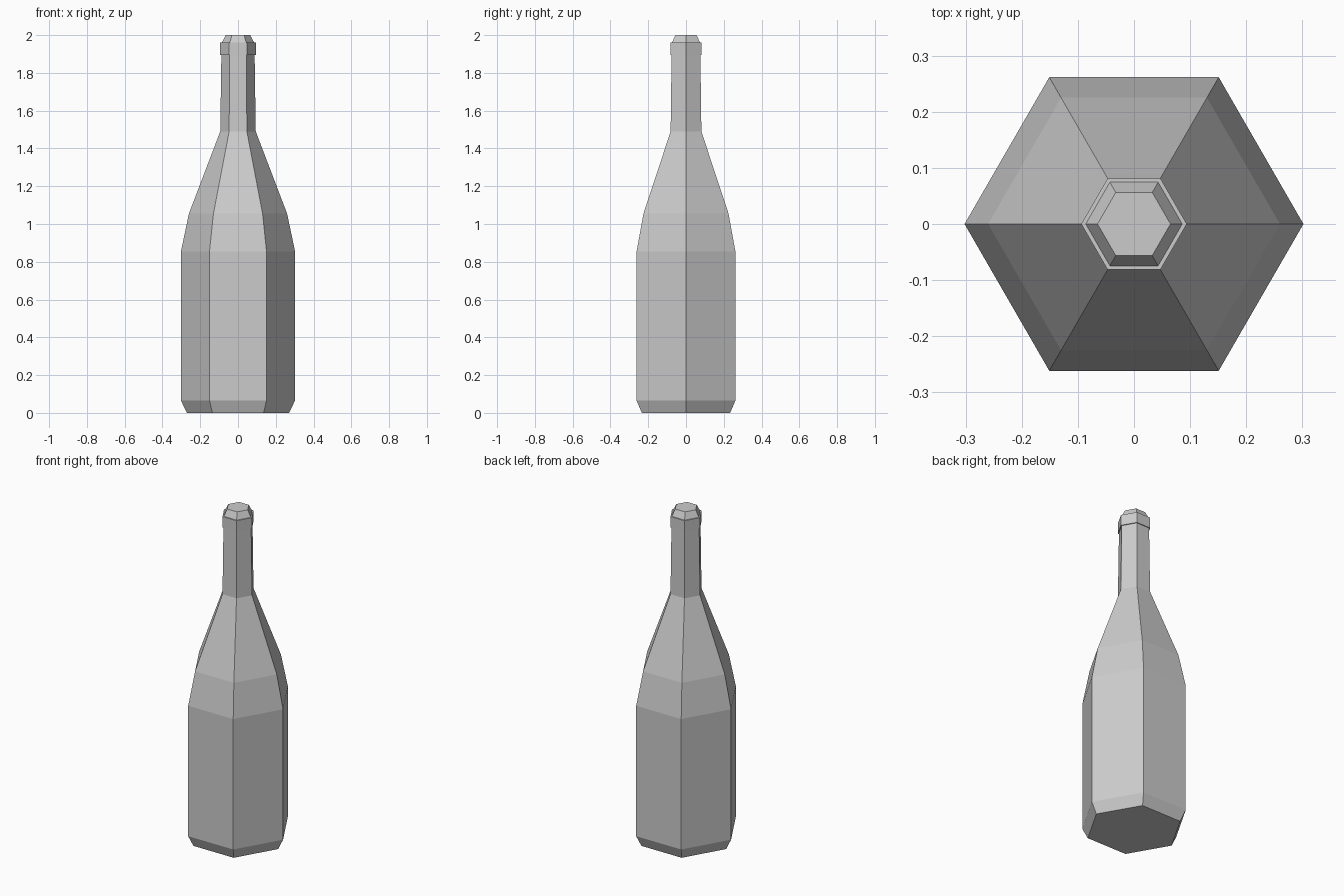
import bpy
import bmesh
from math import cos, sin, tau

cube = bpy.data.objects.get("Cube")
if cube:
    bpy.data.objects.remove(cube, do_unlink=True)

SIDES = 6

# Single grey material
grey = bpy.data.materials.new("plain grey")
grey.use_nodes = True
colour = (0.6, 0.6, 0.6, 1)
grey.diffuse_color = colour
grey.node_tree.nodes["Principled BSDF"].inputs["Base Color"].default_value = colour


def lathe(name, profile, close_bottom=False, close_top=False):
    """Spin a (radius, height) profile into a flat-sided shell."""
    bm = bmesh.new()
    rings = [[bm.verts.new((r * cos(tau * i / SIDES), r * sin(tau * i / SIDES), z))
              for i in range(SIDES)] for r, z in profile]
    for low, high in zip(rings, rings[1:]):
        for i in range(SIDES):
            j = (i + 1) % SIDES
            bm.faces.new((low[i], low[j], high[j], high[i]))
    if close_bottom:
        bm.faces.new(rings[0][::-1])
    if close_top:
        bm.faces.new(rings[-1])
    mesh = bpy.data.meshes.new(name)
    bm.to_mesh(mesh)
    bm.free()
    mesh.materials.append(grey)
    obj = bpy.data.objects.new(name, mesh)
    bpy.context.collection.objects.link(obj)
    return obj


# Bevelled base, straight body, two-step shoulder and slightly tapered neck
lathe("bottle_body", [(0.27, 0), (0.302, 0.065), (0.302, 0.855),
                      (0.26, 1.055), (0.094, 1.49), (0.088, 1.895)],
      close_bottom=True)

# Collar around the mouth with a narrow flat rim
lathe("bottle_collar", [(0.088, 1.895), (0.094, 1.895), (0.094, 1.96), (0.086, 1.96)])

# Tapered stopper
lathe("bottle_stopper", [(0.086, 1.96), (0.065, 2.0)], close_top=True)
